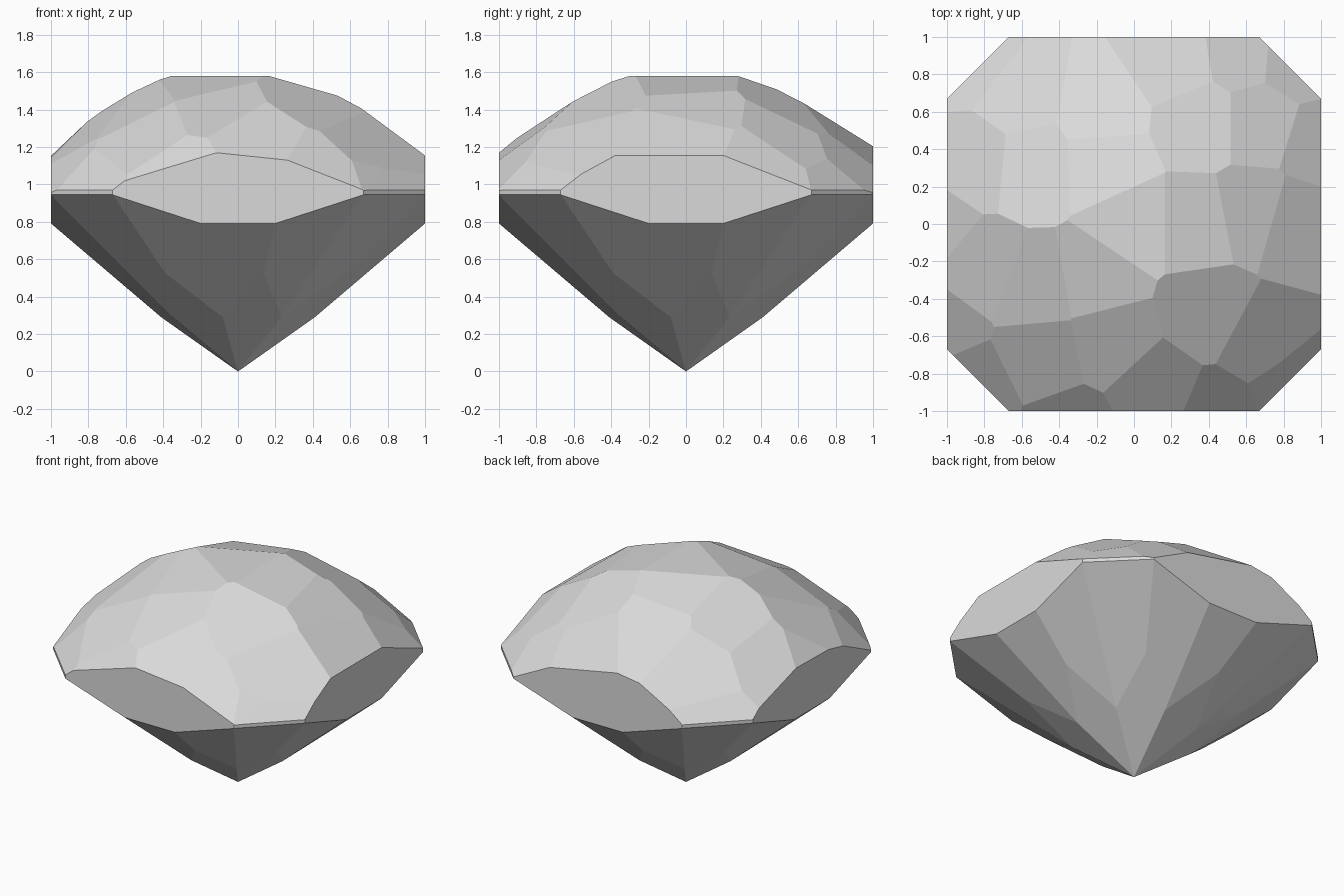
import bpy
import bmesh
from math import cos, sin, radians
from mathutils import Vector

default_cube = bpy.data.objects.get("Cube")
if default_cube:
    bpy.data.objects.remove(default_cube, do_unlink=True)

GIRDLE_RADIUS = 1.181     # distance from the axis to the diagonal walls
GIRDLE_LOW, GIRDLE_HIGH = 0.945, 0.97
CROWN_TOP, CROWN_CURVE = 1.58, 0.435

# Facet centres on the domed crown, seen from above (x, y)
CROWN_FACETS = [
    (0, 0), (-.15, .33), (-.2, -.3), (.33, 0),
    (.35, .55), (.4, -.48), (-.12, -.62), (-.53, -.36), (-.55, .32),
    (-.17, .6), (-.62, .68), (-.85, .35), (-.82, -.25), (-1.1, -.02),
    (-1.04, -.55), (-.5, -.7), (-.35, -1.12), (.12, -.88), (.68, -.63),
    (.45, -1.02), (.84, -.88), (.64, .06), (.85, 0), (1, .45),
    (.68, .55), (.22, .86), (.58, .92),
]


def cut(bm, point, normal):
    """Slice away everything outside a plane and close the convex solid."""
    bmesh.ops.bisect_plane(
        bm, geom=bm.verts[:] + bm.edges[:] + bm.faces[:], dist=1e-5,
        plane_co=point, plane_no=normal.normalized(), clear_outer=True)
    bmesh.ops.remove_doubles(bm, verts=bm.verts[:], dist=1e-4)
    corners = [v.co.copy() for v in bm.verts]
    bm.clear()
    for corner in corners:
        bm.verts.new(corner)
    hull = bmesh.ops.convex_hull(bm, input=bm.verts[:])
    loose = [v for v in bm.verts if not v.link_faces]
    bmesh.ops.delete(bm, geom=loose, context='VERTS')
    bmesh.ops.dissolve_limit(bm, angle_limit=0.01,
                             verts=bm.verts[:], edges=bm.edges[:])


def around(count, offset=0):
    """Evenly spaced horizontal directions."""
    for i in range(count):
        angle = radians(offset + i * 360 / count)
        yield Vector((cos(angle), sin(angle), 0))


bm = bmesh.new()
bmesh.ops.create_cube(bm, size=4)
up = Vector((0, 0, 1))

# Four broad side walls and four diagonal girdle walls
for direction in around(4):
    cut(bm, direction, direction)
for direction in around(4, 45):
    cut(bm, direction * GIRDLE_RADIUS, direction)

# Pavilion: sixteen upper facets, then eight shallower ones to the point
for direction in around(16):
    rim = direction * GIRDLE_RADIUS + up * GIRDLE_LOW
    cut(bm, rim, direction * 0.85 - up)
for direction in around(8, 11.25):
    cut(bm, Vector((0, 0, 0)), direction * 0.75 - up)

# Crown: irregular facets tangent to a shallow dome
for x, y in CROWN_FACETS:
    height = CROWN_TOP - CROWN_CURVE * (x * x + y * y)
    slope = Vector((x, y, 0)) * 2 * CROWN_CURVE
    cut(bm, Vector((x, y, height)), slope + up)

# Level crown edge above the diagonal walls
for direction in around(4, 45):
    rim = direction * GIRDLE_RADIUS + up * GIRDLE_HIGH
    cut(bm, rim, direction * 1.1 + up)

bmesh.ops.recalc_face_normals(bm, faces=bm.faces[:])
mesh = bpy.data.meshes.new("gemstone")
bm.to_mesh(mesh)
bm.free()

# Single pale grey colour, flat facets
grey = bpy.data.materials.new("pale_grey")
grey.use_nodes = True
colour = (0.7, 0.7, 0.7, 1)
grey.diffuse_color = colour
grey.node_tree.nodes["Principled BSDF"].inputs["Base Color"].default_value = colour
mesh.materials.append(grey)

gemstone = bpy.data.objects.new("gemstone", mesh)
bpy.context.collection.objects.link(gemstone)
